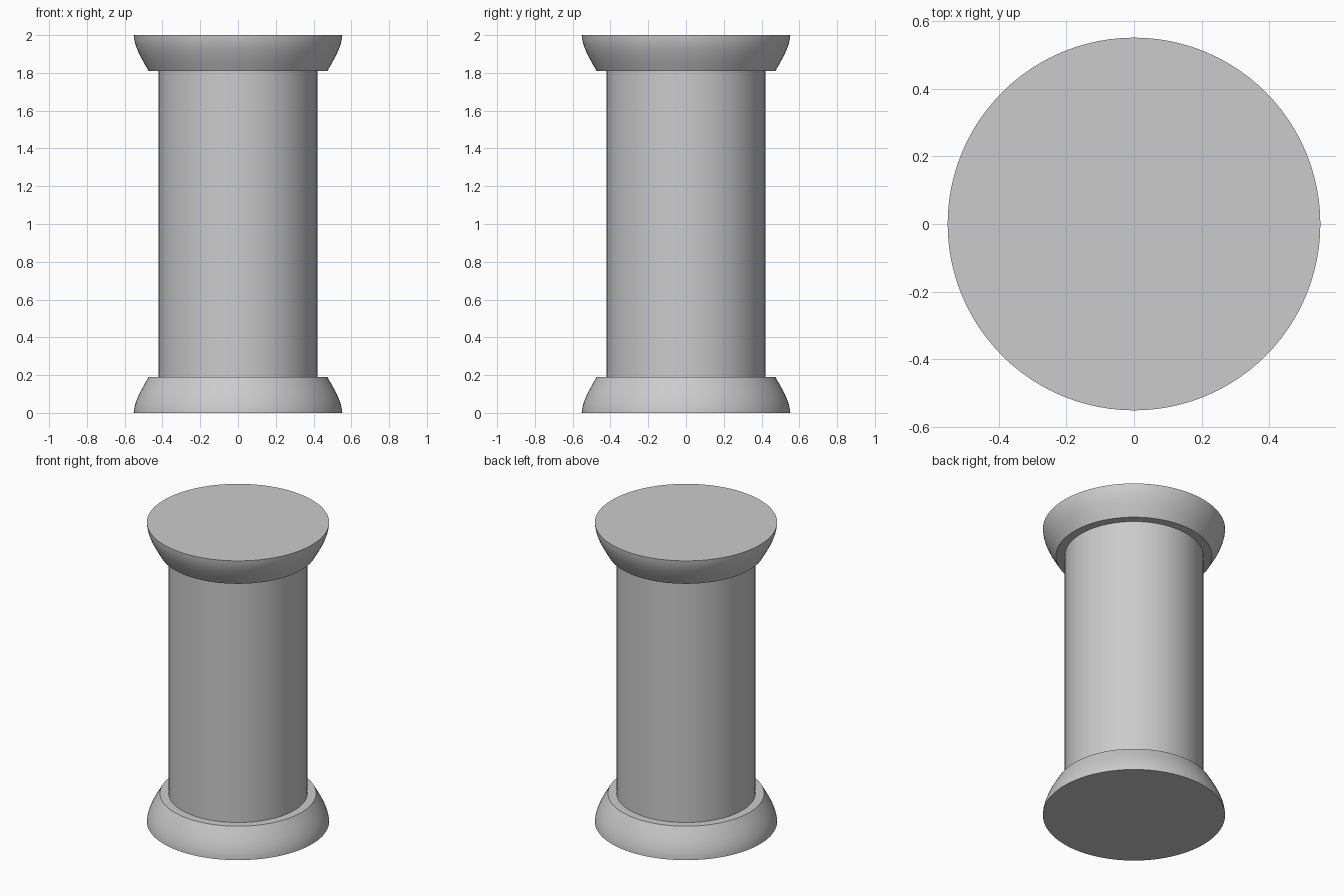
import bpy, bmesh, math
from mathutils import Matrix, Vector

cube = bpy.data.objects.get("Cube")
if cube:
    bpy.data.objects.remove(cube, do_unlink=True)

SEGMENTS = 96
SHAFT_RADIUS = 0.42
FLANGE_HEIGHT = 0.19

grey = bpy.data.materials.new("plain grey")
grey.use_nodes = True
colour = (0.6, 0.6, 0.6, 1)
grey.diffuse_color = colour
grey.node_tree.nodes["Principled BSDF"].inputs["Base Color"].default_value = colour


def lathe(name, profile, flip=False):
    """Spin an (r, z) profile round z; flip mirrors it about mid-height."""
    bm = bmesh.new()
    verts = [bm.verts.new((r, 0, 2 - z if flip else z)) for r, z in profile]
    edges = [bm.edges.new(pair) for pair in zip(verts, verts[1:])]
    bmesh.ops.spin(bm, geom=verts + edges, cent=(0, 0, 0), axis=(0, 0, 1),
                   angle=math.tau, steps=SEGMENTS, use_duplicate=False)
    bmesh.ops.remove_doubles(bm, verts=bm.verts, dist=0.0001)
    bmesh.ops.recalc_face_normals(bm, faces=bm.faces)
    mesh = bpy.data.meshes.new(name)
    bm.to_mesh(mesh)
    bm.free()
    mesh.materials.append(grey)
    obj = bpy.data.objects.new(name, mesh)
    bpy.context.collection.objects.link(obj)
    bpy.ops.object.select_all(action='DESELECT')
    obj.select_set(True)
    bpy.context.view_layer.objects.active = obj
    bpy.ops.object.shade_smooth_by_angle(angle=math.radians(30))
    return obj


# Flared end flange: solid disc, rounded rim, narrower inner shoulder
flange = [(0, 0), (0.552, 0), (0.55, 0.02), (0.543, 0.05), (0.532, 0.08),
          (0.516, 0.115), (0.495, 0.152), (0.473, FLANGE_HEIGHT),
          (SHAFT_RADIUS, FLANGE_HEIGHT)]
lathe("base_flange", flange)
lathe("top_flange", flange, flip=True)

# Straight central shaft
lathe("shaft", [(SHAFT_RADIUS, FLANGE_HEIGHT), (SHAFT_RADIUS, 2 - FLANGE_HEIGHT)])
